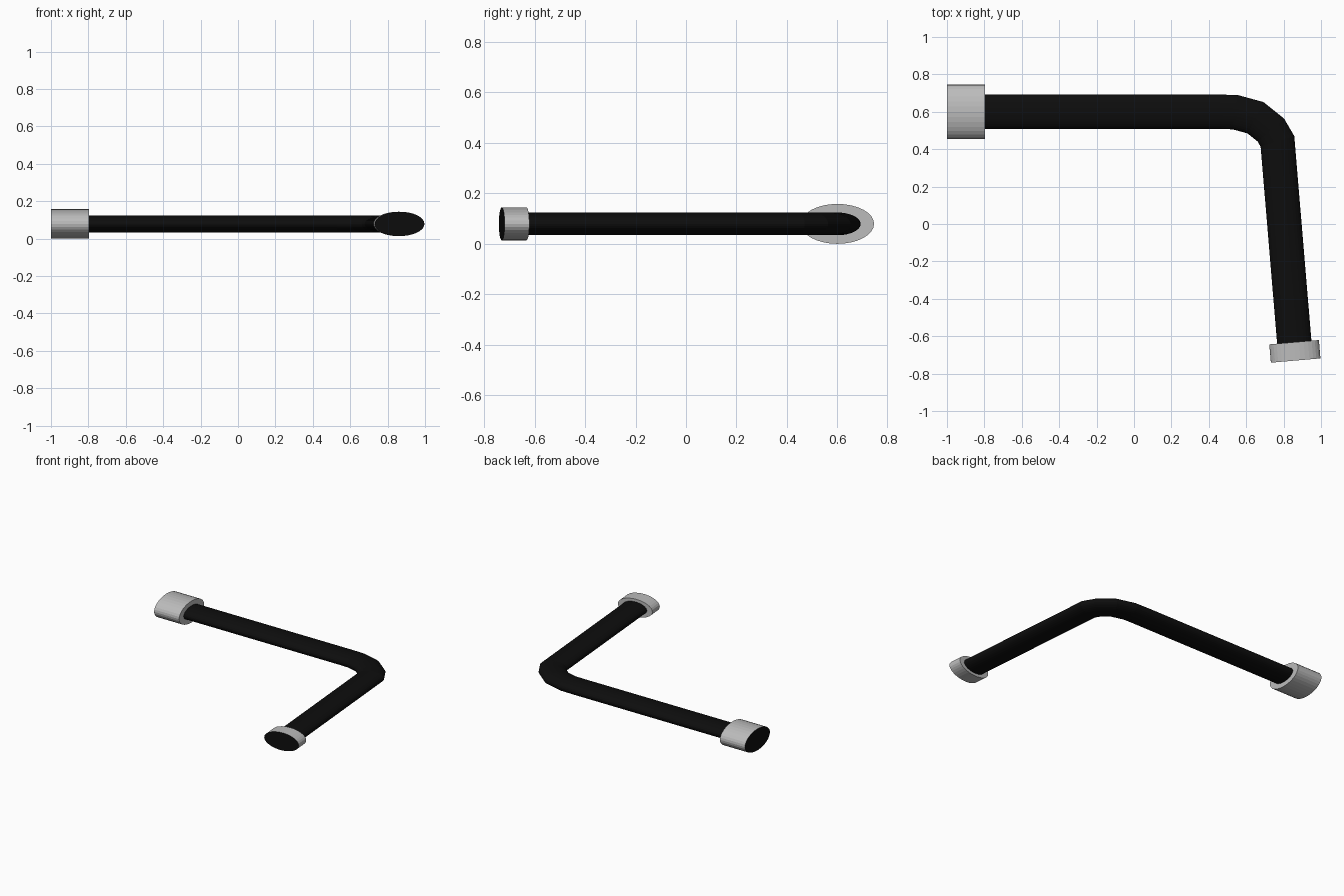
import bpy, bmesh, math
from mathutils import Vector

if "Cube" in bpy.data.objects:
    bpy.data.objects.remove(bpy.data.objects["Cube"])

Z = 0.079
SIDES = 32

black = bpy.data.materials.new("black")
black.diffuse_color = (0.004, 0.004, 0.004, 1)
black.use_nodes = True
black.node_tree.nodes["Principled BSDF"].inputs["Base Color"].default_value = black.diffuse_color
grey = bpy.data.materials.new("grey")
grey.diffuse_color = (0.5, 0.5, 0.5, 1)
grey.use_nodes = True
grey.node_tree.nodes["Principled BSDF"].inputs["Base Color"].default_value = grey.diffuse_color


def sweep(name, path, width, height, mats, end_mat=0):
    """Sweep an ellipse along a flat path with mitred joints; last cap uses end_mat."""
    pts = [Vector(p) for p in path]
    bm = bmesh.new()
    rings = []
    for i, p in enumerate(pts):
        d0 = (p - pts[i - 1]).normalized() if i else (pts[1] - p).normalized()
        d1 = (pts[i + 1] - p).normalized() if i < len(pts) - 1 else d0
        t = (d0 + d1).normalized()
        side = Vector((-t.y, t.x)) / t.dot(d0)
        ring = []
        for k in range(SIDES):
            a = 2 * math.pi * k / SIDES
            q = p + side * width * math.cos(a)
            ring.append(bm.verts.new((q.x, q.y, Z + height * math.sin(a))))
        rings.append(ring)
    for r0, r1 in zip(rings, rings[1:]):
        for k in range(SIDES):
            n = (k + 1) % SIDES
            bm.faces.new((r0[k], r0[n], r1[n], r1[k]))
    bm.faces.new(rings[0][::-1])
    bm.faces.new(rings[-1]).material_index = end_mat
    bmesh.ops.recalc_face_normals(bm, faces=bm.faces)
    mesh = bpy.data.meshes.new(name)
    bm.to_mesh(mesh)
    bm.free()
    for m in mats:
        mesh.materials.append(m)
    obj = bpy.data.objects.new(name, mesh)
    bpy.context.collection.objects.link(obj)
    return obj


# Bent oval tube
sweep("bent_tube",
      [(-0.9, 0.6), (0.45, 0.6), (0.54, 0.598), (0.65, 0.568),
       (0.732, 0.502), (0.767, 0.442), (0.861, -0.68)],
      0.092, 0.045, [black])

# End collars, grey with black outer faces
sweep("long_arm_collar", [(-0.797, 0.6), (-1.0, 0.6)], 0.145, 0.079, [grey, black], 1)
sweep("short_arm_collar", [(0.856, -0.632), (0.8645, -0.730)], 0.133, 0.065, [grey, black], 1)
